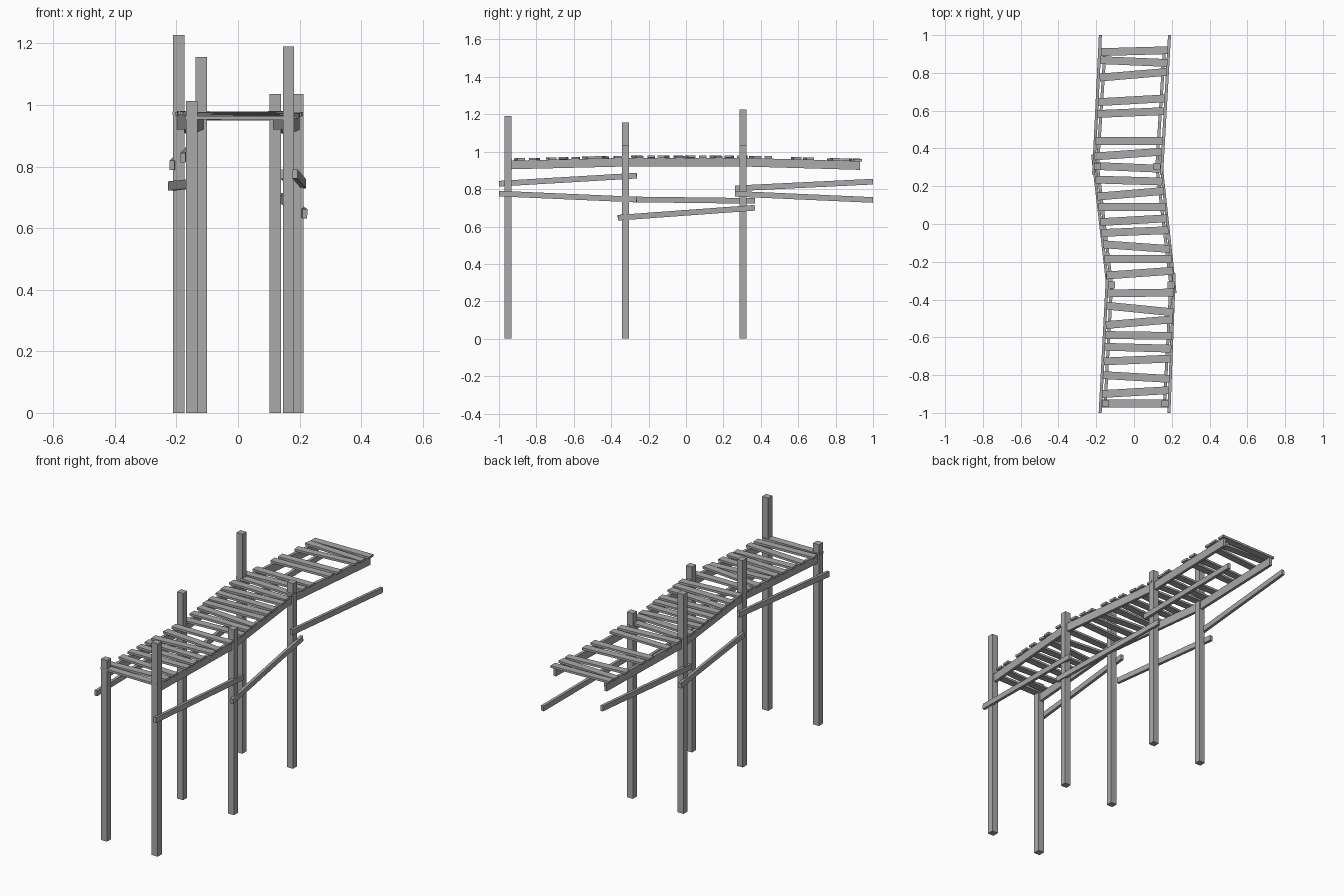
import bpy
from mathutils import Matrix, Vector

cube = bpy.data.objects.get("Cube")
if cube:
    bpy.data.objects.remove(cube, do_unlink=True)

wood = bpy.data.materials.new("weathered_grey_wood")
wood.use_nodes = True
grey = (0.4, 0.4, 0.4, 1)
wood.diffuse_color = grey
wood.node_tree.nodes["Principled BSDF"].inputs["Base Color"].default_value = grey


def beam(name, start, end, width, height):
    """Rectangular board running from start to end, its sides kept upright."""
    a, b = Vector(start), Vector(end)
    along = (b - a).normalized()
    reference = Vector((0, 1, 0)) if abs(along.z) > 0.9 else Vector((0, 0, 1))
    side = along.cross(reference).normalized()
    up = side.cross(along)
    bpy.ops.mesh.primitive_cube_add(size=1)
    board = bpy.context.object
    board.name = name
    turn = Matrix((side, along, up)).transposed().to_4x4()
    size = Matrix.Diagonal((width, (b - a).length, height, 1))
    board.data.transform(turn @ size)
    board.location = (a + b) / 2
    board.data.materials.append(wood)
    return board


# Deck line: y, x of the middle, z of the stringer's centre
deck = [Vector(p) for p in ((0.005, -0.94, 0.929), (0.038, -0.323, 0.944),
                            (-0.036, 0.305, 0.944), (0.004, 0.93, 0.926))]
HALF = 0.157


def deck_point(y):
    for a, b in zip(deck, deck[1:]):
        if y <= b.y or b is deck[-1]:
            return a.lerp(b, (y - a.y) / (b.y - a.y))


# Posts: uneven heights, in pairs
post_rows = (("front", 0.007, -0.952, 1.19, 1.013),
             ("middle", 0.038, -0.323, 1.036, 1.156),
             ("back", -0.036, 0.305, 1.036, 1.227))
for row, x, y, left_top, right_top in post_rows:
    for side, sign, top in (("left", 1, left_top), ("right", -1, right_top)):
        px = x + sign * HALF
        beam(f"{row}_{side}_post", (px, y, 0), (px, y, top), 0.037, 0.036)

# Stringers under the deck
for side, sign in (("left", 1), ("right", -1)):
    shift = Vector((sign * HALF, 0, 0))
    for section, a, b in zip(("front", "middle", "back"), deck, deck[1:]):
        beam(f"{section}_{side}_stringer", a + shift, b + shift, 0.016, 0.046)

# Planks: y position and skew, in hundredths
planks = ((91.5, 1), (86, -1.5), (79, 3), (65.5, 2), (59, 1.5), (44, 0),
          (37, 2.5), (30, -1.5), (23, -1), (16, 3), (9, 0), (2, 2),
          (-4, 1.5), (-12, -2.5), (-18.5, 0), (-26, 2.5), (-36.5, 0.5),
          (-45, -3.5), (-52, 3), (-59, -0.5), (-65.5, -1), (-72, 1.5),
          (-81, -2), (-89, 2), (-95, 0))
for i, (y, skew) in enumerate(planks):
    mid = deck_point(y / 100) + Vector((0, 0, 0.029))
    reach = Vector((0.177, skew / 200, 0.001 * (i % 3 - 1)))
    beam(f"plank_{i + 1}", mid - reach, mid + reach, 0.041, 0.012)

# Side rails nailed to the outside of the posts
rails = (
    ("front_left_rail", (0.185, -1, 0.776), (0.213, -0.263, 0.744)),
    ("middle_left_rail", (0.217, -0.364, 0.647), (0.138, 0.367, 0.7)),
    ("back_left_rail", (0.146, 0.262, 0.775), (0.188, 1, 0.742)),
    ("front_right_rail", (-0.179, -1, 0.829), (-0.14, -0.263, 0.872)),
    ("middle_right_rail", (-0.142, -0.3, 0.745), (-0.219, 0.367, 0.737)),
    ("back_right_rail", (-0.214, 0.262, 0.804), (-0.178, 1, 0.84)),
)
for name, start, end in rails:
    beam(name, start, end, 0.016, 0.03)
